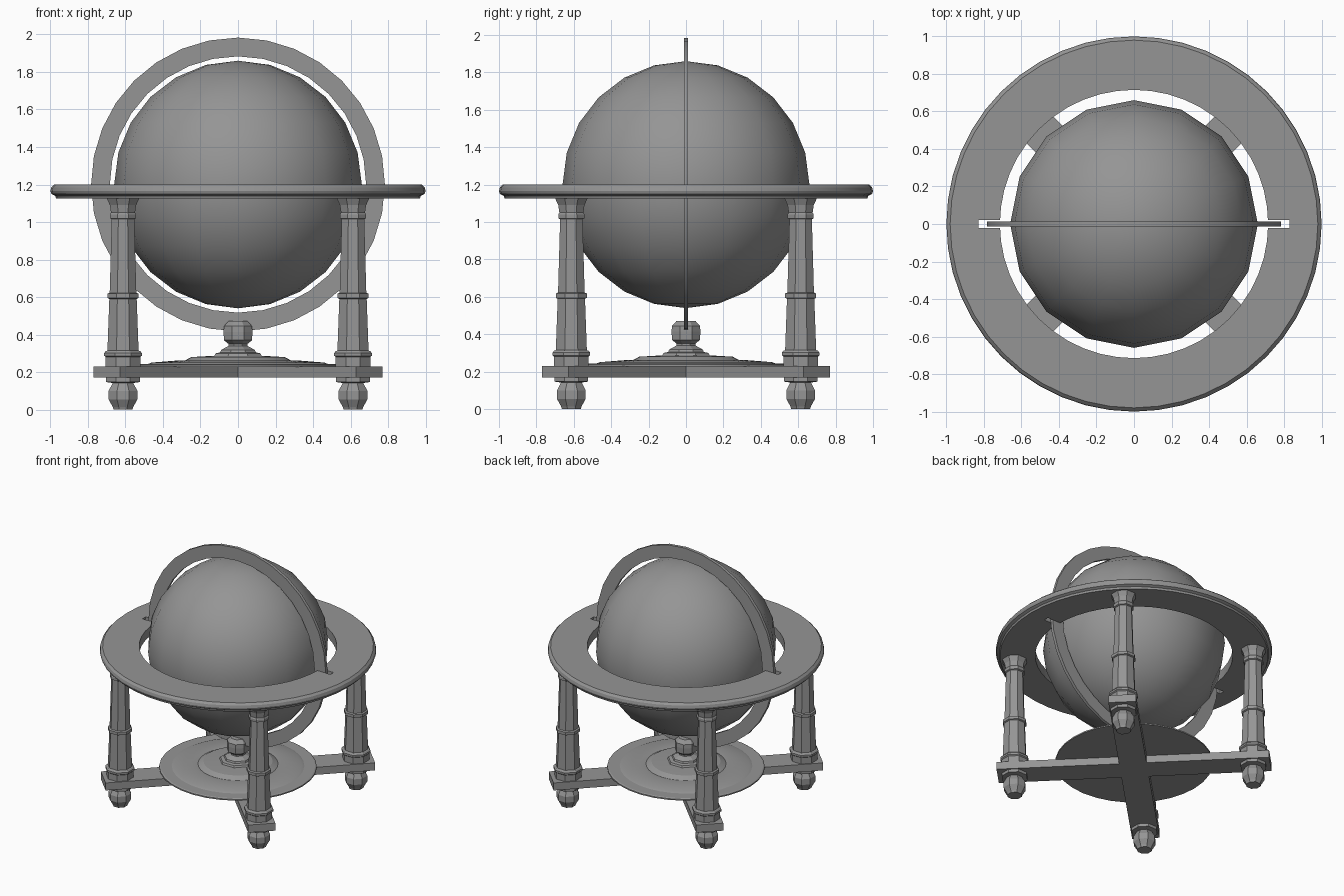
import bpy, bmesh, math
from mathutils import Matrix

if "Cube" in bpy.data.objects:
    bpy.data.objects.remove(bpy.data.objects["Cube"])

# Dark grey shared by every part
grey = bpy.data.materials.new("dark_grey")
grey.diffuse_color = (0.3, 0.3, 0.3, 1)
grey.use_nodes = True
grey.node_tree.nodes["Principled BSDF"].inputs["Base Color"].default_value = grey.diffuse_color


def make_object(name, bm, loc=(0, 0, 0), smooth=None):
    bmesh.ops.recalc_face_normals(bm, faces=bm.faces)
    me = bpy.data.meshes.new(name)
    bm.to_mesh(me)
    bm.free()
    me.materials.append(grey)
    ob = bpy.data.objects.new(name, me)
    ob.location = loc
    bpy.context.collection.objects.link(ob)
    if smooth is not None:
        bpy.ops.object.select_all(action='DESELECT')
        ob.select_set(True)
        bpy.context.view_layer.objects.active = ob
        bpy.ops.object.shade_smooth_by_angle(angle=math.radians(smooth))
    return ob


def lathe(name, profile, sides, loc=(0, 0, 0), closed=False, flat_front=False, matrix=None, smooth=None):
    """Revolve (radius, height) points about z; an open profile gets end caps."""
    bm = bmesh.new()
    step = 2 * math.pi / sides
    offset = step / 2 if flat_front else 0
    grow = 1 / math.cos(step / 2) if flat_front else 1
    rings = [[bm.verts.new((r * grow * math.cos(i * step + offset),
                            r * grow * math.sin(i * step + offset), z))
              for i in range(sides)] for r, z in profile]
    pairs = list(zip(rings, rings[1:]))
    if closed:
        pairs.append((rings[-1], rings[0]))
    else:
        bm.faces.new(rings[0])
        bm.faces.new(rings[-1])
    for a, b in pairs:
        for i in range(sides):
            j = (i + 1) % sides
            bm.faces.new((a[i], a[j], b[j], b[i]))
    if matrix:
        bm.transform(matrix)
    return make_object(name, bm, loc, smooth)


def box(name, size, loc, angle=0):
    bm = bmesh.new()
    bmesh.ops.create_cube(bm, size=1)
    bm.transform(Matrix.Rotation(angle, 4, 'Z') @ Matrix.Diagonal((*size, 1)))
    return make_object(name, bm, loc)


# Globe
bm = bmesh.new()
bmesh.ops.create_uvsphere(bm, u_segments=16, v_segments=12, radius=0.66)
make_object("globe", bm, (0, 0, 1.2), smooth=60)

# Upright meridian ring
lathe("meridian_ring", [(0.683, -0.012), (0.783, -0.012), (0.783, 0.012), (0.683, 0.012)], 32,
      (0, 0, 1.2), closed=True, matrix=Matrix.Rotation(math.pi / 2, 4, 'X'), smooth=30)

# Horizon ring with slots for the meridian
horizon = lathe("horizon_ring", [(0.715, 1.125), (0.97, 1.125), (0.975, 1.14), (0.995, 1.15),
                                 (1.0, 1.165), (0.995, 1.185), (0.98, 1.2), (0.715, 1.2)],
                48, closed=True, smooth=30)
for side in (-1, 1):
    cutter = box("slot_cutter", (0.18, 0.04, 0.2), (side * 0.74, 0, 1.165))
    cutter.hide_render = True
    cutter.hide_viewport = True
    cutter.display_type = 'WIRE'
    mod = horizon.modifiers.new("slot", 'BOOLEAN')
    mod.operation = 'DIFFERENCE'
    mod.solver = 'EXACT'
    mod.object = cutter

# Crossed floor beams: one full beam, two halves meeting it
box("cross_beam", (1.98, 0.2, 0.06), (0, 0, 0.2), math.pi / 4)
for side in (-1, 1):
    d = side * 0.545 / math.sqrt(2)
    box("half_beam", (0.89, 0.2, 0.06), (d, -d, 0.2), -math.pi / 4)

# Turned columns and feet
column = [(0.092, 0.23), (0.092, 0.28), (0.1, 0.287), (0.1, 0.302), (0.092, 0.312), (0.083, 0.315),
          (0.073, 0.59), (0.083, 0.595), (0.083, 0.618), (0.071, 0.623), (0.06, 1.015),
          (0.07, 1.02), (0.07, 1.04), (0.064, 1.05), (0.07, 1.09), (0.088, 1.13)]
foot = [(0.05, 0), (0.055, 0.015), (0.077, 0.055), (0.077, 0.1), (0.062, 0.128), (0.055, 0.142),
        (0.09, 0.147), (0.09, 0.171)]
for sx in (-1, 1):
    for sy in (-1, 1):
        lathe("column", column, 8, (sx * 0.613, sy * 0.613, 0), flat_front=True)
        lathe("foot", foot, 8, (sx * 0.613, sy * 0.613, 0), flat_front=True)

# Central dish with a stepped, gently raised middle
lathe("base_dish", [(0.57, 0.228), (0.57, 0.238), (0.56, 0.243), (0.48, 0.243), (0.46, 0.251),
                    (0.32, 0.262), (0.29, 0.258), (0.25, 0.28), (0.13, 0.287)], 32, smooth=20)

# Finial that carries the meridian ring
lathe("finial", [(0.13, 0.28), (0.12, 0.3), (0.095, 0.305), (0.09, 0.318), (0.05, 0.34), (0.05, 0.35),
                 (0.075, 0.37), (0.077, 0.415), (0.075, 0.445), (0.05, 0.472)], 8, flat_front=True)
